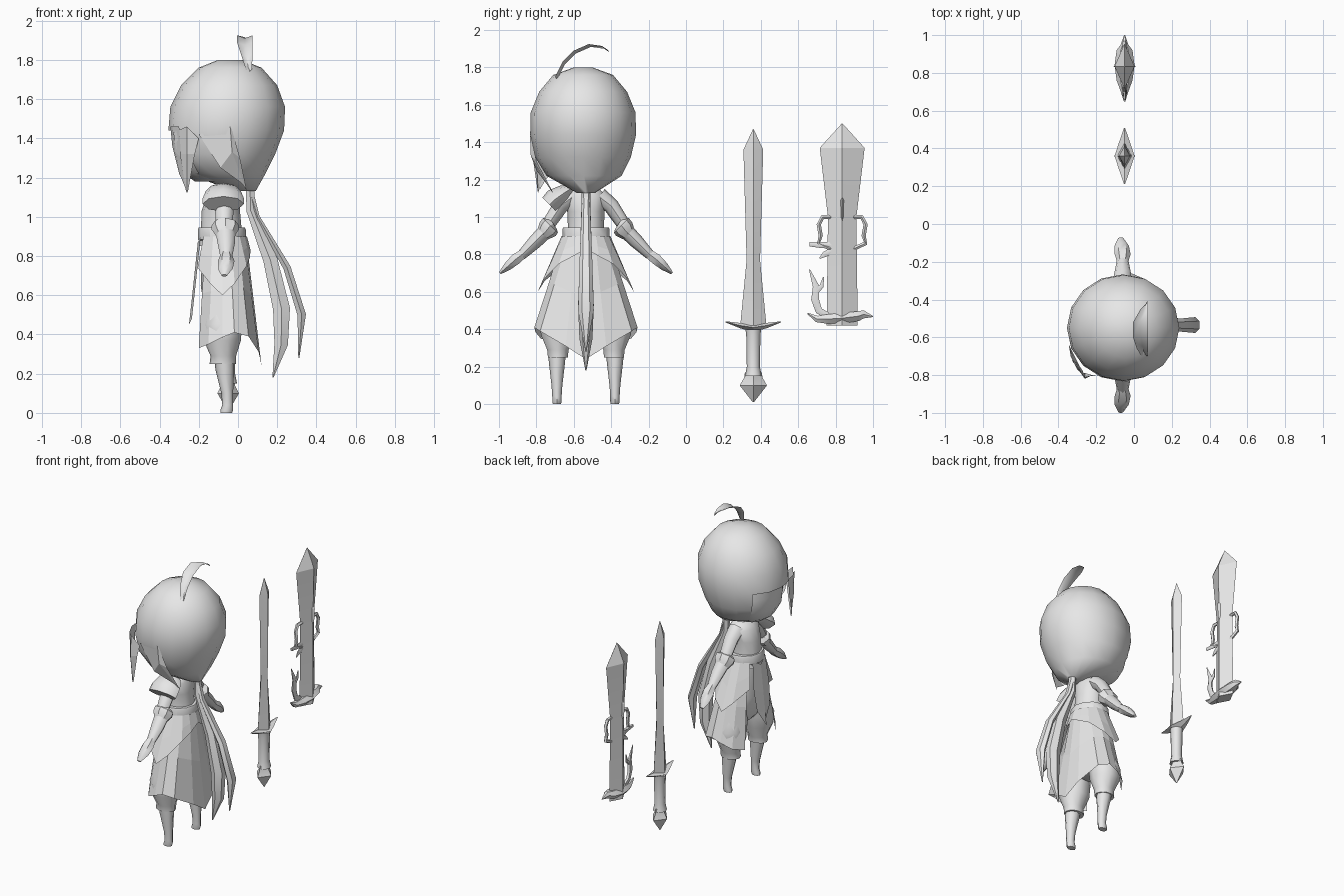
import bpy, bmesh, math
from mathutils import Vector

grey = bpy.data.materials.new("plain_grey")
grey.diffuse_color = (0.8, 0.8, 0.8, 1)
CX, CY = -0.07, -0.535          # figure axis; the figure faces -x


def make(name, verts, faces, angle=0, drop=None):
    """Mesh object; angle > 0 smooths below that angle, drop removes faces by centre."""
    me = bpy.data.meshes.new(name)
    me.from_pydata([tuple(v) for v in verts], [], faces)
    bm = bmesh.new()
    bm.from_mesh(me)
    bmesh.ops.recalc_face_normals(bm, faces=bm.faces)
    if drop:
        gone = [f for f in bm.faces if drop(f.calc_center_median())]
        bmesh.ops.delete(bm, geom=gone, context='FACES')
    bm.to_mesh(me)
    bm.free()
    if angle:
        me.shade_smooth()
        me.set_sharp_from_angle(angle=math.radians(angle))
    me.materials.append(grey)
    ob = bpy.data.objects.new(name, me)
    bpy.context.collection.objects.link(ob)
    return ob


def skin(name, rings, angle, drop=None):
    """Closed skin over equal rings of points."""
    n = len(rings[0])
    faces = [(r * n + i, r * n + (i + 1) % n, (r + 1) * n + (i + 1) % n, (r + 1) * n + i)
             for r in range(len(rings) - 1) for i in range(n)]
    faces += [tuple(range(n)), tuple(range((len(rings) - 1) * n, len(rings) * n))]
    return make(name, [p for ring in rings for p in ring], faces, angle, drop)


def stack(name, rows, n=12, angle=50, drop=None):
    """Level elliptical rings: (z, x min, x max, y centre, y half width)."""
    turn = [2 * math.pi * i / n for i in range(n)]
    return skin(name, [[((a + b) / 2 + (b - a) / 2 * math.cos(t), yc + h * math.sin(t), z)
                        for t in turn] for z, a, b, yc, h in rows], angle, drop)


def tube(name, path, side, n=8, angle=50):
    """Tapered tube: path rows (x, y, z, half width along side, other half width)."""
    side = Vector(side)
    pts = [Vector(p[:3]) for p in path]
    rings = []
    for k, p in enumerate(path):
        tan = (pts[min(k + 1, len(pts) - 1)] - pts[max(k - 1, 0)]).normalized()
        other = tan.cross(side).normalized()
        rings.append([pts[k] + side * p[3] * math.cos(2 * math.pi * i / n)
                      + other * p[4] * math.sin(2 * math.pi * i / n) for i in range(n)])
    return skin(name, rings, angle)


def sheet(name, rows, angle=0):
    """Open cloth or hair sheet from equal rows of points."""
    n = len(rows[0])
    faces = [(r * n + i, r * n + i + 1, (r + 1) * n + i + 1, (r + 1) * n + i)
             for r in range(len(rows) - 1) for i in range(n - 1)]
    return make(name, [p for row in rows for p in row], faces, angle)


X, Y = (1, 0, 0), (0, 1, 0)

# Hair cap, open over the face
stack("hair_cap", [(1.80, -.10, .02, -.55, .05), (1.76, -.20, .12, -.55, .16),
                   (1.67, -.29, .20, -.55, .235), (1.56, -.345, .24, -.55, .28),
                   (1.44, -.355, .235, -.55, .283), (1.32, -.33, .19, -.55, .255),
                   (1.22, -.26, .14, -.545, .20), (1.13, -.02, .09, -.535, .05)],
      16, 60, lambda c: 1.18 < c.z < 1.43 and c.x < -.25)
# Face
stack("face", [(1.50, -.31, .0, -.545, .20), (1.38, -.315, .0, -.545, .22),
               (1.29, -.31, .0, -.545, .20), (1.22, -.275, .0, -.54, .15),
               (1.18, -.22, -.02, -.54, .09)], 14, 60)

# Loose locks of hair
sheet("front_lock", [[(-.33, -.72, 1.43), (-.26, -.81, 1.46), (-.20, -.80, 1.40)],
                     [(-.31, -.73, 1.32), (-.26, -.82, 1.32), (-.22, -.80, 1.32)],
                     [(-.265, -.79, 1.13), (-.26, -.79, 1.12), (-.255, -.79, 1.13)]])
sheet("side_lock", [[(-.20, -.80, 1.42), (-.04, -.835, 1.46), (-.03, -.83, 1.44)],
                    [(-.09, -.80, 1.25), (-.03, -.83, 1.33), (.01, -.80, 1.30)],
                    [(.02, -.74, 1.17), (.04, -.72, 1.14), (.045, -.71, 1.13)]])
sheet("fringe", [[(-.345, -.64, 1.46), (-.335, -.70, 1.46), (-.30, -.77, 1.46)],
                 [(-.335, -.66, 1.36), (-.32, -.71, 1.33), (-.29, -.78, 1.30)],
                 [(-.30, -.73, 1.22), (-.29, -.75, 1.20), (-.27, -.78, 1.15)]])
# Curled tuft on top
sheet("hair_tuft", [[(x - w, y, z), (x, y + .012, z - .015), (x + w, y, z)] for x, y, z, w in
                    [(.055, -.70, 1.75, .015), (.045, -.66, 1.83, .03), (.035, -.60, 1.89, .04),
                     (.035, -.52, 1.925, .04), (.055, -.45, 1.915, .02), (.07, -.42, 1.895, .003)]], 60)

# Long hair tails
tube("long_tail", [(.06, CY, 1.17, .025, .025), (.065, CY, 1.03, .025, .025),
                   (.165, CY, .78, .033, .042), (.222, CY, .53, .042, .05),
                   (.22, CY, .35, .035, .04), (.178, CY, .18, .003, .003)], Y, 6, 40)
tube("outer_tail", [(.06, CY, 1.13, .02, .02), (.10, CY, 1.00, .025, .012),
                    (.25, CY, .74, .035, .022), (.325, CY, .50, .042, .025),
                    (.31, CY, .28, .003, .003)], Y, 6, 40)

# Neck, torso and belt
stack("neck", [(1.20, -.11, -.01, CY, .05), (1.10, -.12, -.01, CY, .055)], 8)
stack("torso", [(1.15, -.12, -.01, CY, .07), (1.11, -.16, .01, CY, .115),
                (1.03, -.185, .01, CY, .10), (.92, -.19, .02, CY, .095),
                (.85, -.20, .03, CY, .11)], 12)
stack("belt", [(.945, -.20, .035, CY, .122), (.935, -.205, .04, CY, .126),
               (.885, -.205, .04, CY, .126), (.875, -.19, .03, CY, .11)], 12, 30)


# Skirt layers: columns by angle from the back, both sides alike
def skirt(name, hem, top, grow=1.0):
    half = sorted(hem)
    cols = [(-t, *hem[t]) for t in reversed(half) if t] + [(t, *hem[t]) for t in half]
    rows = []
    for f in (0, .5, 1):
        row = []
        for deg, z, rx, ry in cols:
            c, s = math.cos(math.radians(deg)), math.sin(math.radians(deg))
            row.append((-.08 + c * (.122 * (1 - f) + rx * f) * grow,
                        CY + s * (.126 * (1 - f) + ry * f) * grow, top + (z - top) * f))
        rows.append(row)
    return sheet(name, rows)


# hem: angle -> (z, x radius, y radius)
skirt("long_skirt", {0: (.24, .20, .28), 22: (.31, .20, .29), 48: (.39, .20, .33),
                     72: (.41, .20, .29), 90: (.385, .19, .27), 112: (.35, .19, .26),
                     135: (.33, .17, .24)}, .89)
skirt("short_skirt", {0: (.83, .14, .14), 25: (.79, .15, .16), 45: (.75, .17, .20),
                      70: (.66, .18, .24), 90: (.60, .16, .25), 112: (.66, .16, .23),
                      140: (.74, .16, .18)}, .90, 1.03)
sheet("front_apron", [[(x + .015, CY - w, z + .03), (x, CY, z), (x + .015, CY + w, z + .03)]
                      for x, z, w in [(-.205, .87, .07), (-.225, .68, .085),
                                      (-.24, .54, .07), (-.25, .45, .008)]])
# Trouser seat
stack("trouser_seat", [(.88, -.18, .02, CY, .10), (.65, -.19, .03, CY, .17),
                       (.52, -.17, .01, CY, .18), (.46, -.12, -.04, CY, .12)], 12)

for s, label in ((-1, "near"), (1, "far")):
    # Baggy trouser leg, calf and foot
    yc = CY + s * .15
    stack(label + "_trouser_leg", [(.60, -.16, .0, CY + s * .10, .08), (.45, -.18, .02, yc, .105),
                                   (.37, -.175, .015, yc, .095), (.29, -.14, -.01, yc, .06),
                                   (.25, -.145, -.01, yc, .056), (.25, -.11, -.04, yc, .03)], 10)
    yc = CY + s * .155
    stack(label + "_calf_and_foot", [(.30, -.125, -.02, yc, .05), (.22, -.115, -.02, yc, .043),
                                     (.10, -.085, -.025, yc, .029), (.04, -.08, -.025, yc, .025),
                                     (.015, -.09, -.025, yc, .025), (0, -.09, -.03, yc, .022)], 8)

    # Sleeve, flared cuff, forearm and hand
    def arm(part, rows, n=8, angle=50):
        tube(label + part, [(x, CY + s * d, z, a, b) for x, d, z, a, b in rows], X, n, angle)
    arm("_upper_arm", [(-.07, .07, 1.11, .055, .05), (-.07, .135, 1.06, .05, .042),
                       (-.07, .215, .94, .04, .035)])
    arm("_cuff", [(-.065, .175, .965, .045, .035), (-.065, .190, .955, .07, .056),
                  (-.065, .205, .935, .07, .056), (-.065, .235, .90, .045, .035)], 8, 30)
    arm("_forearm", [(-.065, .205, .935, .052, .042), (-.06, .27, .87, .045, .038),
                     (-.06, .345, .795, .03, .026)])
    arm("_hand", [(-.06, .335, .805, .03, .028), (-.06, .375, .775, .042, .034),
                  (-.065, .42, .735, .038, .026), (-.07, .46, .70, .014, .008)], 6)

# Single shoulder guard on the near arm
tube("shoulder_guard", [(-.075, -.61, 1.155, .05, .02), (-.075, -.65, 1.13, .09, .045),
                        (-.075, -.70, 1.095, .105, .06), (-.075, -.73, 1.065, .105, .055)], X, 8, 50)

# Slim sword
SX, SY = -.05, .36


def diamond(name, rows, y):
    stack(name, [(z, SX - t, SX + t, y, h) for z, t, h in rows], 4, 20)


diamond("slim_blade", [(1.47, .002, .002), (1.36, .03, .053), (.77, .028, .036), (.42, .038, .07)], SY)
tube("slim_guard", [(SX, SY + d, z, a, b) for d, z, a, b in
                    [(-.148, .44, .003, .003), (-.07, .42, .03, .014), (0, .41, .053, .024),
                     (.07, .42, .03, .014), (.148, .44, .003, .003)]], X, 4, 20)
stack("slim_grip", [(z, SX - r, SX + r, SY, r) for z, r in
                    [(.40, .042), (.37, .038), (.20, .035), (.15, .045)]], 8)
diamond("slim_pommel", [(.17, .035, .045), (.14, .035, .05), (.10, .055, .073), (.01, .003, .003)], SY)

# Broad sword
BY = .835
diamond("broad_blade", [(1.50, .002, .002), (1.37, .053, .12), (1.00, .045, .076), (.42, .045, .083)], BY)
diamond("blade_gem", [(1.16, .005, .005), (1.09, .06, .03), (1.0, .055, .025), (.90, .005, .005)], BY)
tube("broad_guard", [(SX, y, z, a, b) for y, z, a, b in
                     [(.65, .485, .004, .004), (.70, .455, .02, .02), (.76, .455, .042, .03),
                      (.84, .46, .053, .032), (.92, .47, .042, .03), (.95, .48, .02, .025),
                      (1.0, .468, .003, .003)]], X, 6, 30)
for s in (-1, 1):
    tube("side_loop", [(SX, BY + s * d, z, .012, .012) for d, z in
                       [(.06, 1.0), (.105, 1.0), (.125, .96), (.115, .90), (.125, .86), (.06, .83)]], X, 5)


def thorn(name, rows):
    tube(name, [(SX, y, z, w * .6, w) for y, z, w in rows], X, 5)


# Thorns along the front edge
thorn("upper_thorn", [(.78, .85, .02), (.72, .85, .016), (.66, .855, .012)])
thorn("middle_thorn", [(.78, .82, .02), (.74, .80, .015), (.715, .78, .004)])
thorn("lower_hook", [(.76, .47, .02), (.71, .50, .02), (.69, .56, .022),
                     (.695, .63, .018), (.66, .72, .003)])
thorn("hook_spur", [(.69, .60, .018), (.725, .63, .012), (.735, .68, .003)])
